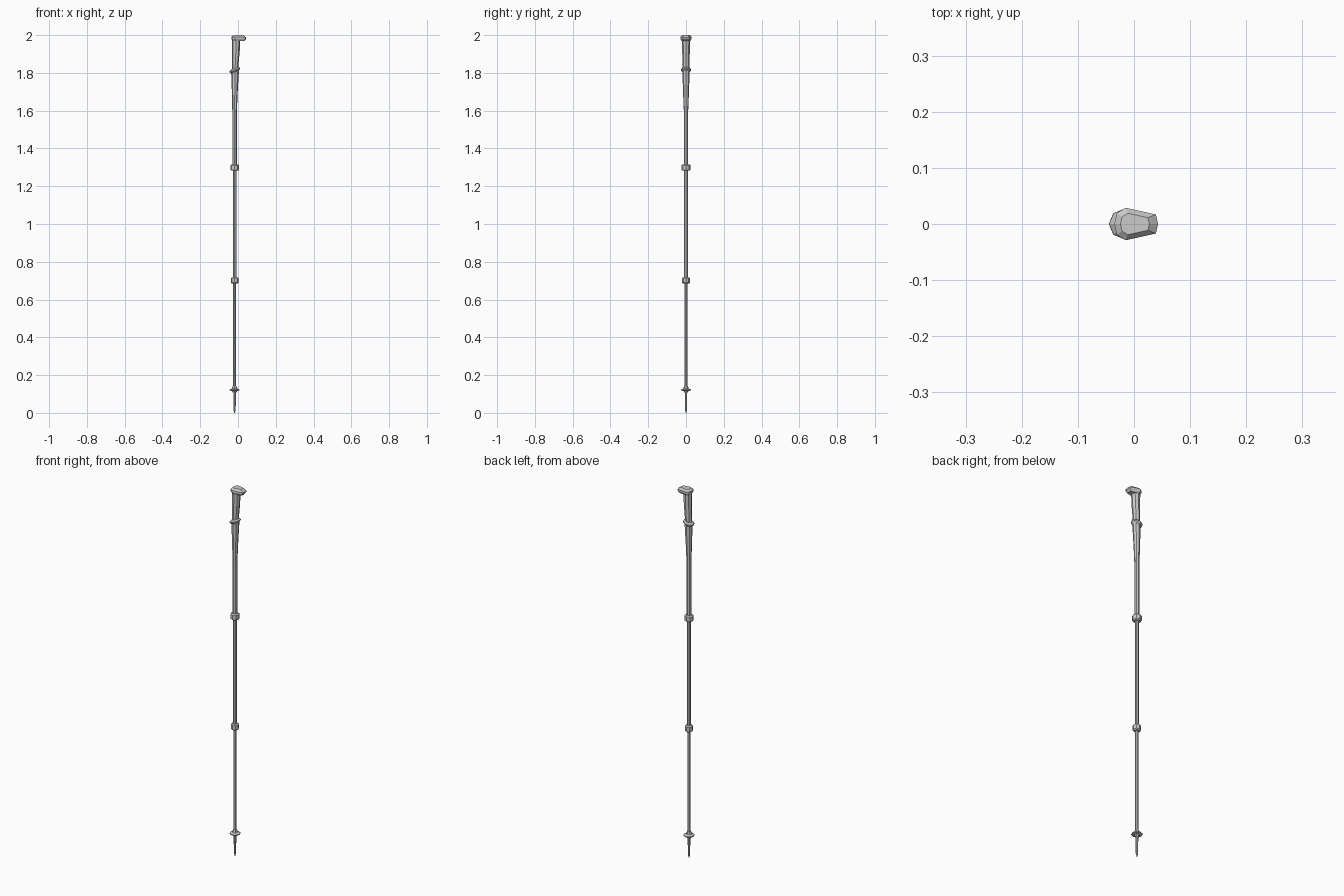
import bpy, bmesh, math

if "Cube" in bpy.data.objects:
    bpy.data.objects.remove(bpy.data.objects["Cube"])

AXIS = -0.018  # x position of the pole's centre line


def loft(name, rings, sides=8):
    """Skin rings of (centre x, z, radius x, radius y, rise per unit x)."""
    bm = bmesh.new()
    loops = []
    for cx, z, rx, ry, tilt in rings:
        loop = []
        for i in range(sides):
            a = 2 * math.pi * i / sides
            dx = rx * math.cos(a)
            loop.append(bm.verts.new((cx + dx, ry * math.sin(a), z + tilt * dx)))
        loops.append(loop)
    for a, b in zip(loops, loops[1:]):
        for i in range(sides):
            j = (i + 1) % sides
            bm.faces.new((a[i], a[j], b[j], b[i]))
    bm.faces.new(loops[0][::-1])
    bm.faces.new(loops[-1])
    return finish(name, bm)


def finish(name, bm):
    bmesh.ops.recalc_face_normals(bm, faces=bm.faces)
    mesh = bpy.data.meshes.new(name)
    bm.to_mesh(mesh)
    bm.free()
    obj = bpy.data.objects.new(name, mesh)
    bpy.context.collection.objects.link(obj)
    return obj


def turned(name, profile):
    """Round part on the pole axis from (radius, z) pairs."""
    return loft(name, [(AXIS, z, r, r, 0) for r, z in profile])


# Telescoping shaft sections
turned("upper_shaft", [(0.0115, 1.29), (0.0115, 1.62)])
turned("middle_shaft", [(0.0095, 0.70), (0.0095, 1.30)])
turned("lower_shaft", [(0.008, 0.12), (0.008, 0.71)])

# Locking collars
for name, z, r in (("upper_lock", 1.299, 0.023), ("lower_lock", 0.701, 0.020)):
    turned(name, [(r * 0.75, z - 0.017), (r, z - 0.012),
                  (r, z + 0.012), (r * 0.75, z + 0.017)])

# Basket and spike
turned("basket", [(0.010, 0.108), (0.013, 0.116), (0.027, 0.119),
                  (0.027, 0.124), (0.014, 0.129), (0.010, 0.143)])
turned("spike", [(0.002, 0.0), (0.006, 0.018), (0.0065, 0.12)])

# Lower grip sleeve and tilted hand rest
loft("grip_sleeve", [(AXIS, 1.605, 0.0125, 0.0125, 0),
                     (-0.017, 1.70, 0.0155, 0.0155, 0),
                     (-0.0155, 1.815, 0.021, 0.020, 0.3)])
loft("hand_rest", [(-0.0165, 1.805, 0.021, 0.021, 0.3),
                   (-0.0165, 1.812, 0.028, 0.027, 0.3),
                   (-0.0165, 1.818, 0.028, 0.027, 0.3),
                   (-0.0165, 1.825, 0.019, 0.020, 0.3)])

# Hand grip, wider towards the top
loft("hand_grip", [(-0.0155, 1.815, 0.0175, 0.018, 0.3),
                   (-0.0145, 1.85, 0.0175, 0.019, 0),
                   (-0.0115, 1.91, 0.0205, 0.020, 0),
                   (-0.0105, 1.98, 0.0225, 0.021, 0)])

# Top cap with a forward beak, skinned from a half outline mirrored in y
outline = [(-0.035, 0.0), (-0.031, 0.019), (-0.015, 0.029),
           (0.039, 0.017), (0.043, 0.0)]
outline += [(x, -y) for x, y in outline[-2:0:-1]]
bm = bmesh.new()
loops = []
for z, scale, drop in ((1.969, 0.80, 0.0), (1.980, 1.0, 0.0),
                       (1.991, 1.0, 0.06), (2.0, 0.66, 0.0)):
    loops.append([bm.verts.new((-0.003 + (x + 0.003) * scale, y * scale,
                                z - drop * max(0, x + 0.015)))
                  for x, y in outline])
for a, b in zip(loops, loops[1:]):
    for i in range(len(outline)):
        j = (i + 1) % len(outline)
        bm.faces.new((a[i], a[j], b[j], b[i]))
bm.faces.new(loops[0][::-1])
bm.faces.new(loops[-1])
finish("top_cap", bm)
